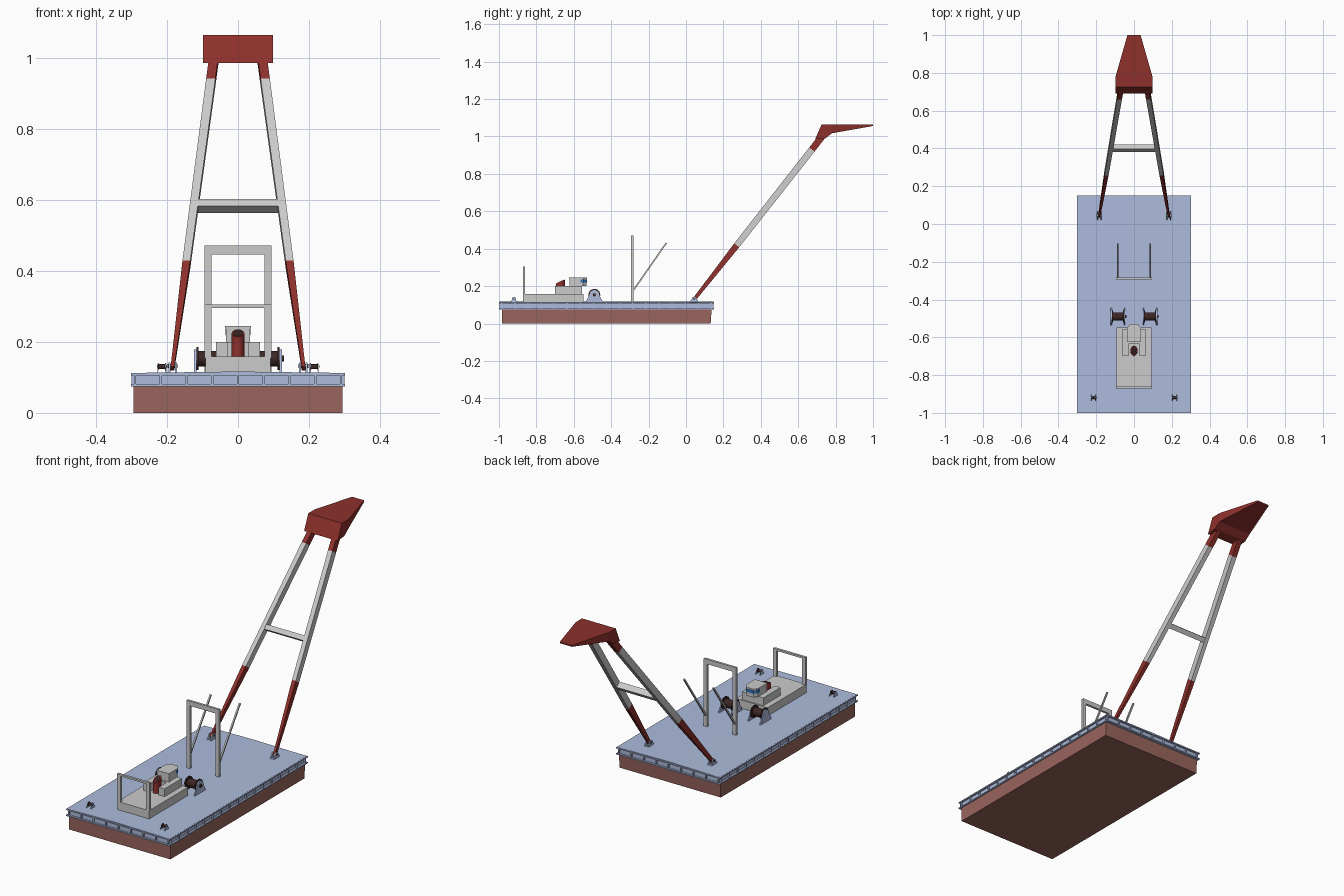
import bpy, bmesh, math
from mathutils import Vector

if "Cube" in bpy.data.objects:
    bpy.data.objects.remove(bpy.data.objects["Cube"])


def mat(name, rgb):
    m = bpy.data.materials.new(name)
    m.diffuse_color = (*rgb, 1)
    m.use_nodes = True
    m.node_tree.nodes["Principled BSDF"].inputs["Base Color"].default_value = m.diffuse_color
    return m


BLUE = mat("deck_blue", (0.42, 0.50, 0.72))
HULL = mat("hull_brown", (0.32, 0.13, 0.11))
RED = mat("dark_red", (0.27, 0.03, 0.025))
DARK = mat("drum_dark", (0.045, 0.02, 0.018))
GLASS = mat("window_blue", (0.04, 0.18, 0.5))


def finish(name, bm, m=None):
    bmesh.ops.recalc_face_normals(bm, faces=bm.faces[:])
    me = bpy.data.meshes.new(name)
    bm.to_mesh(me)
    bm.free()
    ob = bpy.data.objects.new(name, me)
    bpy.context.collection.objects.link(ob)
    if m:
        me.materials.append(m)
    return ob


def loft(name, rings, m=None):
    """Solid through matching rings of points, capped at both ends."""
    bm = bmesh.new()
    vs = [[bm.verts.new(p) for p in r] for r in rings]
    n = len(vs[0])
    for a, b in zip(vs, vs[1:]):
        for i in range(n):
            j = (i + 1) % n
            bm.faces.new((a[i], a[j], b[j], b[i]))
    bm.faces.new(vs[0])
    bm.faces.new(vs[-1])
    return finish(name, bm, m)


def box(name, x0, x1, y0, y1, z0, z1, m=None):
    return loft(name, [[(x0, y0, z), (x1, y0, z), (x1, y1, z), (x0, y1, z)] for z in (z0, z1)], m)


def prism_x(name, pts, x0, x1, m=None):
    return loft(name, [[(x, y, z) for y, z in pts] for x in (x0, x1)], m)


def prism_z(name, pts, z0, z1, m=None):
    return loft(name, [[(x, y, z) for x, y in pts] for z in (z0, z1)], m)


def cyl_x(name, x0, x1, y, z, r, m=None, n=20):
    ob = prism_x(name, [(y + r * math.cos(2 * math.pi * i / n), z + r * math.sin(2 * math.pi * i / n))
                        for i in range(n)], x0, x1, m)
    for p in ob.data.polygons:
        p.use_smooth = len(p.vertices) == 4
    return ob


def beam(name, a, b, wa, ta, wb, tb, m=None):
    """Square beam in a y-z leaning plane; w across x, t at right angles to the lean."""
    a, b = Vector(a), Vector(b)
    d = b - a
    nrm = Vector((0, -d.z, d.y)).normalized()
    side = Vector((1, 0, 0))
    return loft(name, [[p + side * w / 2 * i + nrm * t / 2 * j for i, j in ((-1, -1), (1, -1), (1, 1), (-1, 1))]
                       for p, w, t in ((a, wa, ta), (b, wb, tb))], m)


# hull and ribbed deck band
loft("hull", [[(-w, y0, z), (w, y0, z), (w, y1, z), (-w, y1, z)]
              for w, y0, y1, z in ((0.295, -0.985, 0.132, 0), (0.295, -0.985, 0.137, 0.078))], HULL)
box("deck_band_wall", -0.292, 0.292, -0.99, 0.14, 0.078, 0.11, BLUE)
box("lower_fender", -0.302, 0.302, -1.0, 0.15, 0.075, 0.081, BLUE)
box("upper_fender", -0.302, 0.302, -1.0, 0.15, 0.106, 0.112, BLUE)
loft("cambered_deck", [[(x, y, z) for x, z in ((-0.298, 0.11), (0.298, 0.11), (0.298, 0.1125),
                                               (0, 0.1165), (-0.298, 0.1125))] for y in (-0.997, 0.147)], BLUE)
for i in range(17):
    y = -0.985 + i * 1.12 / 16
    for s in (-1, 1):
        box("side_rib", s * 0.295 - 0.005, s * 0.295 + 0.005, y - 0.003, y + 0.003, 0.08, 0.107, BLUE)
for i in range(9):
    x = -0.29 + i * 0.58 / 8
    for y in (-0.993, 0.143):
        box("end_rib", x - 0.003, x + 0.003, y - 0.005, y + 0.005, 0.08, 0.107, BLUE)


# A-frame crane legs
def leg_point(s, z):
    return (s * (0.184 - (z - 0.13) * 0.134), 0.045 + (z - 0.13) * 0.785, z)


for s in (-1, 1):
    P = lambda z: leg_point(s, z)
    beam("leg_lower", P(0.125), P(0.418), 0.010, 0.018, 0.022, 0.034, RED)
    beam("leg_middle", P(0.418), P(0.93), 0.022, 0.034, 0.026, 0.036)
    beam("leg_upper", P(0.93), P(1.02), 0.026, 0.036, 0.026, 0.036, RED)
    # foot brackets and pin
    for dx in (-0.009, 0.009):
        x = s * 0.184 + dx
        prism_x("leg_foot", [(0.02, 0.113), (0.068, 0.113), (0.053, 0.142), (0.037, 0.142)],
                x - 0.003, x + 0.003, BLUE)
    cyl_x("foot_pin", s * 0.184 - 0.014, s * 0.184 + 0.014, 0.045, 0.132, 0.005, DARK, 12)
cy = leg_point(1, 0.583)[1]
beam("cross_beam", (0, cy - 0.008, 0.573), (0, cy + 0.008, 0.593), 0.235, 0.032, 0.235, 0.032)

# crane head: side profile narrowing to the tip
loft("crane_head", [
    [(-0.098, 0.69, 0.985), (0.098, 0.69, 0.985), (0.098, 0.725, 1.065), (-0.098, 0.725, 1.065)],
    [(-0.098, 0.745, 0.99), (0.098, 0.745, 0.99), (0.098, 0.745, 1.065), (-0.098, 0.745, 1.065)],
    [(-0.098, 0.78, 1.017), (0.098, 0.78, 1.017), (0.098, 0.78, 1.065), (-0.098, 0.78, 1.065)],
    [(-0.035, 1.0, 1.056), (0.035, 1.0, 1.056), (0.035, 1.0, 1.064), (-0.035, 1.0, 1.064)]], RED)

# tall portal with leaning stays, and stern gallows
for name, y, z0, z1, h in (("portal", -0.288, 0.113, 0.471, 0.025), ("gallows", -0.866, 0.155, 0.305, 0.010)):
    for s in (-1, 1):
        box(name + "_post", s * 0.084 - 0.010, s * 0.084 + 0.010, y - 0.006, y + 0.006, z0, z1 - h)
    box(name + "_top", -0.094, 0.094, y - 0.006, y + 0.006, z1 - h, z1)
for s in (-1, 1):
    beam("leaning_stay", (s * 0.085, -0.285, 0.172), (s * 0.085, -0.105, 0.431), 0.008, 0.008, 0.008, 0.008)

# deckhouse
box("house_base", -0.092, 0.092, -0.872, -0.547, 0.112, 0.159)
prism_z("house_upper", [(-0.062, -0.7), (-0.028, -0.7), (-0.028, -0.635), (0.028, -0.635), (0.028, -0.7),
                        (0.062, -0.7), (0.062, -0.555), (-0.062, -0.555)], 0.159, 0.2)


def cabin_outline(e):
    return [(-0.035 - e, -0.625 - e), (0.035 + e, -0.625 - e), (0.035 + e, -0.55 + e),
            (0.02 + e / 2, -0.531 + e), (-0.02 - e / 2, -0.531 + e), (-0.035 - e, -0.55 + e)]


prism_z("cabin", cabin_outline(-0.001), 0.2, 0.238)
prism_z("cabin_roof", cabin_outline(0.001), 0.238, 0.245)
prism_z("cabin_windows", [(-0.0352, -0.565), (0.0352, -0.565), (0.0352, -0.549), (0.0205, -0.530),
                          (-0.0205, -0.530), (-0.0352, -0.549)], 0.22, 0.236, GLASS)

# funnel with slanting top
ring = [(math.cos(2 * math.pi * i / 20), math.sin(2 * math.pi * i / 20)) for i in range(20)]
funnel = loft("funnel", [[(0.019 * c, -0.672 + 0.026 * q, 0.158) for c, q in ring],
                         [(0.018 * c, -0.672 + 0.024 * q, 0.224 + 0.011 * q) for c, q in ring]], RED)
cap = loft("funnel_opening", [[(0.014 * c, -0.672 + 0.019 * q, z + 0.009 * q) for c, q in ring]
                              for z in (0.22, 0.225)], DARK)
for p in funnel.data.polygons:
    p.use_smooth = len(p.vertices) == 4


# winches: drum, flanges and rounded bracket plates
def winch(name, x, y, z, half, r_drum, r_flange, r_br, foot):
    cyl_x(name + "_drum", x - half, x + half, y, z, r_drum, DARK)
    for s in (-1, 1):
        f = x + s * half
        t = half * 0.1
        cyl_x(name + "_flange", f - t, f + t, y, z, r_flange, DARK)
        b = f + s * t * 2.2
        arc = [(y + r_br * math.cos(a), z + r_br * math.sin(a)) for a in [math.pi * i / 8 for i in range(9)]]
        prism_x(name + "_bracket", [(y + foot, 0.113)] + arc + [(y - foot, 0.113)], b - t, b + t, BLUE)
        cyl_x(name + "_axle", b - t, b + t * 3, y, z, r_drum * 0.4, DARK, 12)


for s in (-1, 1):
    winch("main_winch", s * 0.085, -0.49, 0.153, 0.029, 0.022, 0.032, 0.026, 0.047)
    winch("stern_winch", s * 0.215, -0.92, 0.13, 0.010, 0.007, 0.011, 0.009, 0.018)
